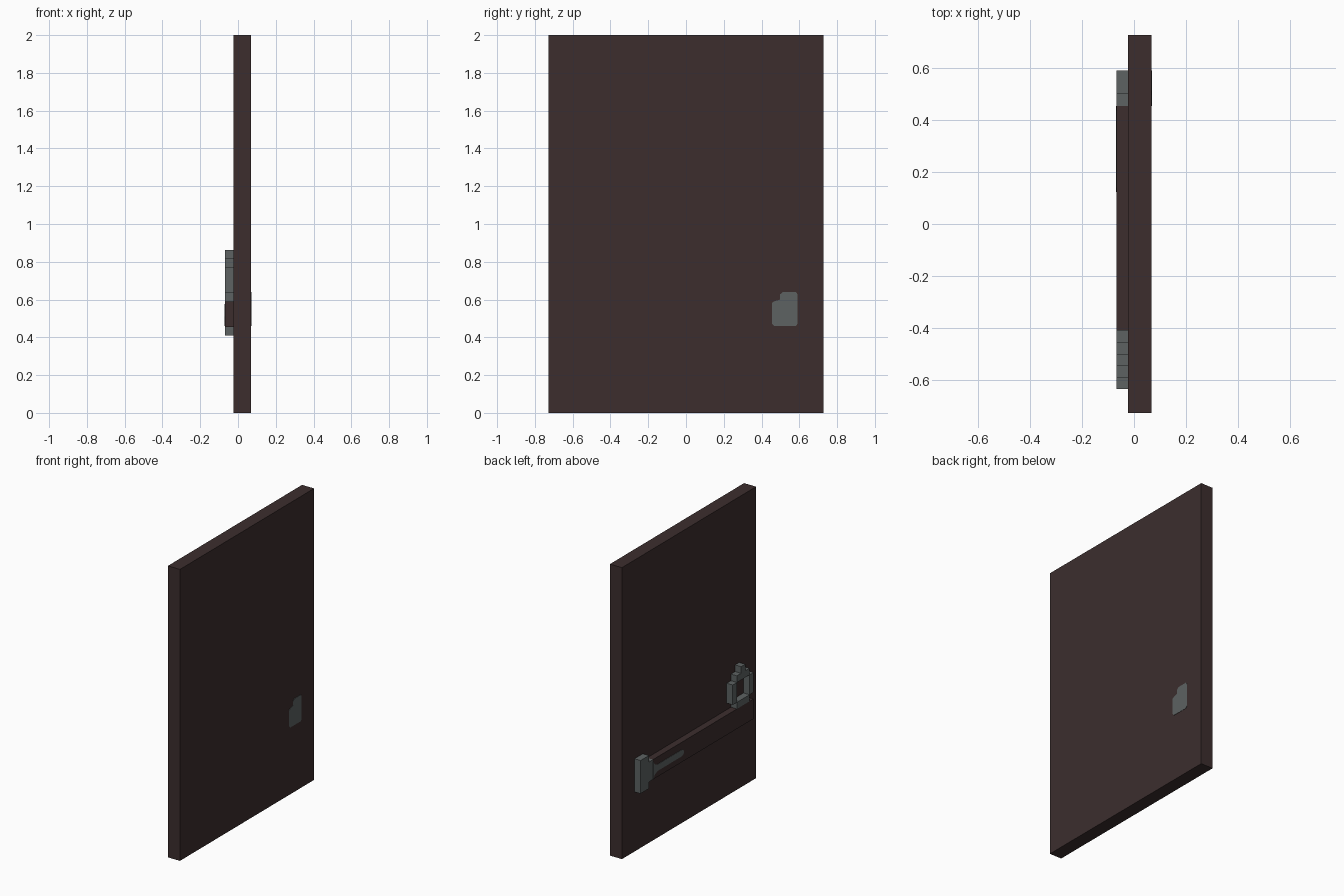
import bpy

if "Cube" in bpy.data.objects:
    bpy.data.objects.remove(bpy.data.objects["Cube"])

P = 2 / 44            # grid unit of the blocky design
X0, X1 = -1.5 * P, -0.5 * P   # raised fittings on the left face
XR = 1.5 * P          # right face of the door


def material(name, r, g, b):
    m = bpy.data.materials.new(name)
    m.diffuse_color = (r, g, b, 1)
    m.use_nodes = True
    m.node_tree.nodes["Principled BSDF"].inputs["Base Color"].default_value = m.diffuse_color
    return m


WOOD = material("dark_wood", 0.045, 0.027, 0.027)
IRON = material("grey_iron", 0.110, 0.123, 0.123)


def prism(name, outline, x0, x1, mat):
    """Extrude a closed (y, z) outline, in grid units, from x0 to x1."""
    n = len(outline)
    verts = [(x, y * P, z * P) for x in (x0, x1) for y, z in outline]
    faces = [tuple(reversed(range(n))), tuple(range(n, 2 * n))]
    faces += [(i, (i + 1) % n, (i + 1) % n + n, i + n) for i in range(n)]
    me = bpy.data.meshes.new(name)
    me.from_pydata(verts, [], faces)
    me.materials.append(mat)
    ob = bpy.data.objects.new(name, me)
    bpy.context.collection.objects.link(ob)
    return ob


def box(name, y0, y1, z0, z1, x0, x1, mat):
    return prism(name, [(y0, z0), (y1, z0), (y1, z1), (y0, z1)], x0, x1, mat)


# Door slab and crossbar
box("door_slab", -16, 16, 0, 44, X1, XR, WOOD)
box("crossbar", -14, 10, 10, 13, X0, X1, WOOD)

# Stepped ring handle standing on the crossbar
box("ring_bottom", -13, -10, 13, 14, X0, X1, IRON)
for side, y in (("front", -14), ("back", -10)):
    box("ring_side_" + side, y, y + 1, 14, 17, X0, X1, IRON)
box("ring_top", -13, -10, 17, 18, X0, X1, IRON)
box("ring_knob", -12, -11, 18, 19, X0, X1, IRON)

# Hinge block: tall back part with a lower step joining the crossbar
prism("hinge_block", [(10, 10), (11, 10), (11, 9), (13, 9), (13, 14), (11, 14),
                      (11, 13), (10, 13)], X0, X1, IRON)

# Flat strap on the crossbar face with flared root and rounded tip
prism("hinge_strap", [(3.1, 10.9), (9, 10.9), (9.6, 10.6), (10, 10.1), (10, 12.7),
                      (9.6, 12.1), (9, 11.9), (3.1, 11.9), (2.7, 11.6), (2.7, 11.2)],
      X0 - 0.002, X0, IRON)

# Flat plate with clipped corners on the right face
prism("rear_plate", [(10.3, 10.1), (12.8, 10.1), (13, 10.4), (13, 13.8), (12.8, 14.1),
                     (11.3, 14.1), (10.95, 13.8), (10.95, 13.2), (10.3, 13),
                     (10, 12.8), (10, 10.4)], XR, XR + 0.002, IRON)
